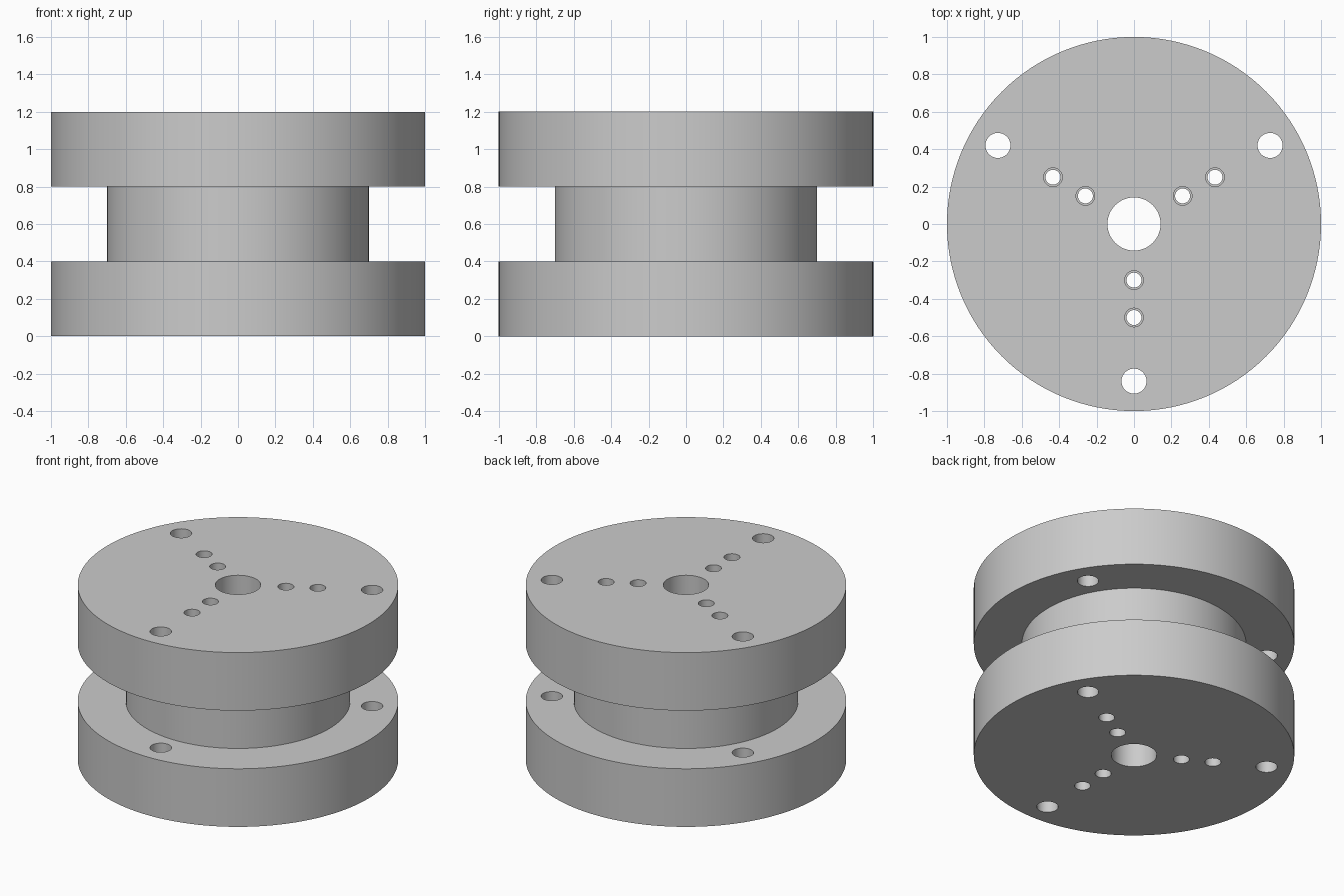
import bpy
import bmesh
from math import cos, sin, pi, radians

cube = bpy.data.objects.get("Cube")
if cube:
    bpy.data.objects.remove(cube, do_unlink=True)

# Plain grey metal
GREY = (0.6, 0.6, 0.6, 1.0)
metal = bpy.data.materials.new("grey_metal")
metal.use_nodes = True
metal.diffuse_color = GREY
metal.node_tree.nodes["Principled BSDF"].inputs["Base Color"].default_value = GREY

ARMS = [radians(a) for a in (30, 150, 270)]
BORE = 0.142


def ring(bm, radius, count, x=0.0, y=0.0):
    """Closed loop of edges in the ground plane."""
    verts = [bm.verts.new((x + radius * cos(2 * pi * i / count),
                           y + radius * sin(2 * pi * i / count), 0))
             for i in range(count)]
    return [bm.edges.new((verts[i - 1], verts[i])) for i in range(count)]


def drilled_disc(name, radius, bottom, height, holes):
    """Disc with a centre bore and holes (distance, radius) on three arms."""
    bm = bmesh.new()
    edges = ring(bm, radius, 128) + ring(bm, BORE, 64)
    for distance, hole_radius in holes:
        for a in ARMS:
            edges += ring(bm, hole_radius, 32, distance * cos(a), distance * sin(a))
    bmesh.ops.triangle_fill(bm, edges=edges, use_beauty=True, normal=(0, 0, 1))
    # Extrude the drilled face to full thickness
    lifted = bmesh.ops.extrude_face_region(bm, geom=bm.faces[:], use_keep_orig=True)
    top = [v for v in lifted["geom"] if isinstance(v, bmesh.types.BMVert)]
    bmesh.ops.translate(bm, verts=top, vec=(0, 0, height))
    bmesh.ops.recalc_face_normals(bm, faces=bm.faces[:])
    mesh = bpy.data.meshes.new(name)
    bm.to_mesh(mesh)
    bm.free()
    mesh.materials.append(metal)
    obj = bpy.data.objects.new(name, mesh)
    obj.location.z = bottom
    bpy.context.collection.objects.link(obj)
    bpy.ops.object.select_all(action="DESELECT")
    obj.select_set(True)
    bpy.context.view_layer.objects.active = obj
    bpy.ops.object.shade_smooth_by_angle(angle=radians(30))


# Two flanges with outer bolt holes, joined by a narrower hub
flange_holes = [(0.3, 0.05), (0.5, 0.05), (0.84, 0.067)]
hub_holes = [(0.3, 0.04), (0.5, 0.04)]
drilled_disc("lower_flange", 1.0, 0.0, 0.4, flange_holes)
drilled_disc("hub", 0.7, 0.4, 0.4, hub_holes)
drilled_disc("upper_flange", 1.0, 0.8, 0.4, flange_holes)
